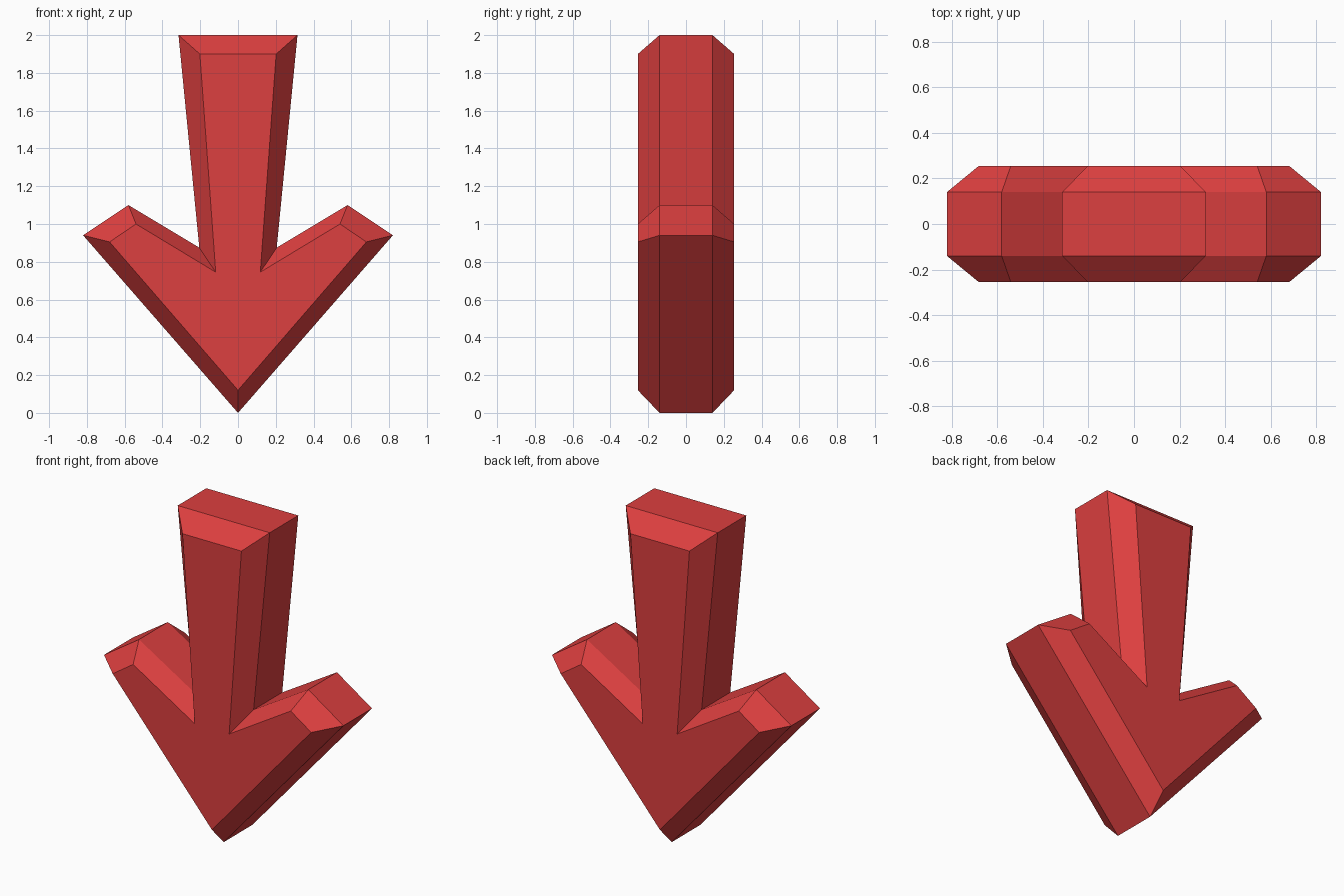
import bpy
import bmesh

cube = bpy.data.objects.get("Cube")
if cube:
    bpy.data.objects.remove(cube, do_unlink=True)

# Single red finish
red = bpy.data.materials.new("red")
colour = (0.72, 0.05, 0.05, 1)
red.diffuse_color = colour
red.use_nodes = True
red.node_tree.nodes["Principled BSDF"].inputs["Base Color"].default_value = colour

# Half outlines (x, z): tip, barb corners, notch, shaft top
RIM = [(0, 0), (0.82, 0.94), (0.58, 1.10), (0.205, 0.875), (0.315, 2.0)]
FACE = [(0, 0.12), (0.68, 0.905), (0.54, 1.0), (0.118, 0.745), (0.202, 1.9)]
RIM_Y, FACE_Y = 0.14, 0.255


def full_outline(half):
    """Close a half outline by mirroring it in x."""
    return half + [(-x, z) for x, z in reversed(half[1:])]


# Bevelled arrow: four outlines bridged from front to back
bm = bmesh.new()
layers = [(FACE, -FACE_Y), (RIM, -RIM_Y), (RIM, RIM_Y), (FACE, FACE_Y)]
rings = [[bm.verts.new((x, y, z)) for x, z in full_outline(half)]
         for half, y in layers]
for a, b in zip(rings, rings[1:]):
    for i in range(len(a)):
        j = (i + 1) % len(a)
        bm.faces.new((a[i], a[j], b[j], b[i]))

# Flat front and back faces
bm.faces.new(rings[0])
bm.faces.new(rings[-1])
bmesh.ops.recalc_face_normals(bm, faces=bm.faces)

mesh = bpy.data.meshes.new("arrow")
bm.to_mesh(mesh)
bm.free()
mesh.materials.append(red)
arrow = bpy.data.objects.new("arrow", mesh)
bpy.context.collection.objects.link(arrow)
